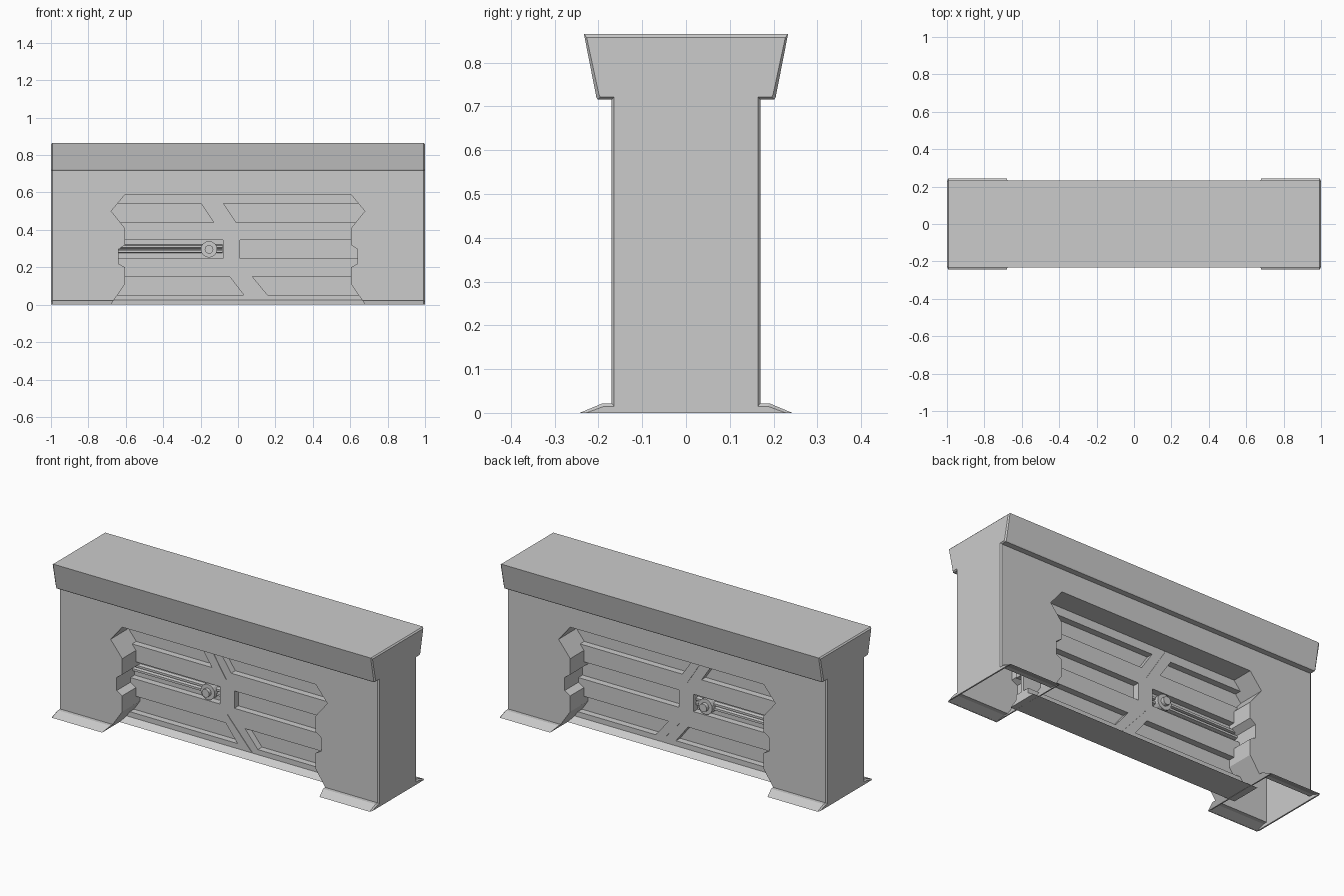
import bpy, bmesh, math

if "Cube" in bpy.data.objects:
    bpy.data.objects.remove(bpy.data.objects["Cube"])


def loft(name, rings):
    """Closed solid skinned through rings of 3D points."""
    bm = bmesh.new()
    vr = [[bm.verts.new(p) for p in r] for r in rings]
    n = len(rings[0])
    for a, b in zip(vr, vr[1:]):
        for i in range(n):
            j = (i + 1) % n
            bm.faces.new((a[i], a[j], b[j], b[i]))
    bm.faces.new(vr[0])
    bm.faces.new(vr[-1])
    bmesh.ops.recalc_face_normals(bm, faces=bm.faces)
    me = bpy.data.meshes.new(name)
    bm.to_mesh(me)
    bm.free()
    ob = bpy.data.objects.new(name, me)
    bpy.context.collection.objects.link(ob)
    return ob


def prism_y(name, pts, y0, y1):
    return loft(name, [[(x, y, z) for x, z in pts] for y in (y0, y1)])


def loft_x(name, sections):
    return loft(name, [[(x, y, z) for y, z in pts] for x, pts in sections])


def cut(target, cutter):
    mod = target.modifiers.new("cut", 'BOOLEAN')
    mod.operation = 'DIFFERENCE'
    mod.solver = 'EXACT'
    mod.object = cutter
    bpy.context.view_layer.objects.active = target
    bpy.ops.object.modifier_apply(modifier=mod.name)
    bpy.data.objects.remove(cutter)


def both(half):
    return half + [(-y, z) for y, z in reversed(half)]


def box_pts(x0, x1, z0, z1):
    return [(x0, z0), (x1, z0), (x1, z1), (x0, z1)]


# Outer shell: cap, walls and flared feet, with chamfered ends
full = both([(.243, 0), (.19, .022), (.17, .022), (.17, .716), (.202, .716), (.205, .722), (.233, .865)])
inset = both([(.228, 0), (.187, .015), (.164, .015), (.164, .722), (.196, .722), (.199, .728), (.227, .858)])
shell = loft_x("barrier_shell", [(-1, inset), (-.993, full), (.993, full), (1, inset)])

# Thin-walled cavity, open underneath, leaving a lining around the notched opening
left = [(-.68, -.05), (-.68, 0), (-.605, .11), (-.605, .2), (-.64, .22), (-.64, .295),
        (-.605, .32), (-.605, .41), (-.678, .5), (-.605, .588)]
opening = left + [(-x, z) for x, z in reversed(left)]
lining = [(x * 1.01, z - .03 if z < -.01 else z + (.005 if z > .55 else 0)) for x, z in opening]
hollow = both([(.237, -.02), (.237, .0005), (.189, .018), (.166, .018), (.166, .722),
               (.198, .722), (.228, .861)])
cavity = loft_x("cavity_cutter", [(-.992, hollow), (.992, hollow)])
cut(cavity, prism_y("lining_cutter", lining, -.5, .5))
cut(shell, cavity)
cut(shell, prism_y("opening_cutter", opening, -.4, .4))

# Central panel: flared bottom edge, grooves and diagonal seams on both faces
section = both([(.088, .001), (.047, .024), (.047, .592)])
panel = loft_x("central_panel", [(-.72, section), (.72, section)])
grooves = [
    [(-.75, .44), (-.13, .44), (-.197, .54), (-.75, .54)],
    [(-.01, .44), (.75, .44), (.75, .54), (-.077, .54)],
    box_pts(-.75, -.08, .247, .345),
    box_pts(.01, .75, .247, .345),
    [(-.75, .053), (.03, .053), (-.045, .15), (-.75, .15)],
    [(.157, .053), (.75, .053), (.75, .15), (.077, .15)],
]
seams = [
    [(-.042, .395), (-.038, .395), (-.158, .585), (-.162, .585)],
    [(.121, .024), (.125, .024), (-.031, .2), (-.035, .2)],
]
for s in (-1, 1):
    for pts in grooves:
        cut(panel, prism_y("groove_cutter", pts, s * .01, s * .2))
    for pts in seams:
        cut(panel, prism_y("seam_cutter", pts, s * .044, s * .2))


# Slide rails and round latch in the middle groove of each face
def disc(name, r, y0, y1, sides=16):
    pts = [(-.155 + r * math.cos(math.tau * i / sides),
            .296 + r * math.sin(math.tau * i / sides)) for i in range(sides)]
    return prism_y(name, pts, y0, y1)


for s, side in ((-1, "front"), (1, "back")):
    for k, z in enumerate((.286, .311)):
        sec = [(s * .008, z - .01), (s * .008, z + .01), (s * .03, z + .006), (s * .03, z - .006)]
        loft_x(f"{side}_rail_{k + 1}", [(-.66, sec), (-.082, sec)])
    disc(f"{side}_latch_base", .044, s * .008, s * .05)
    disc(f"{side}_latch_pin", .023, s * .03, s * .07)
